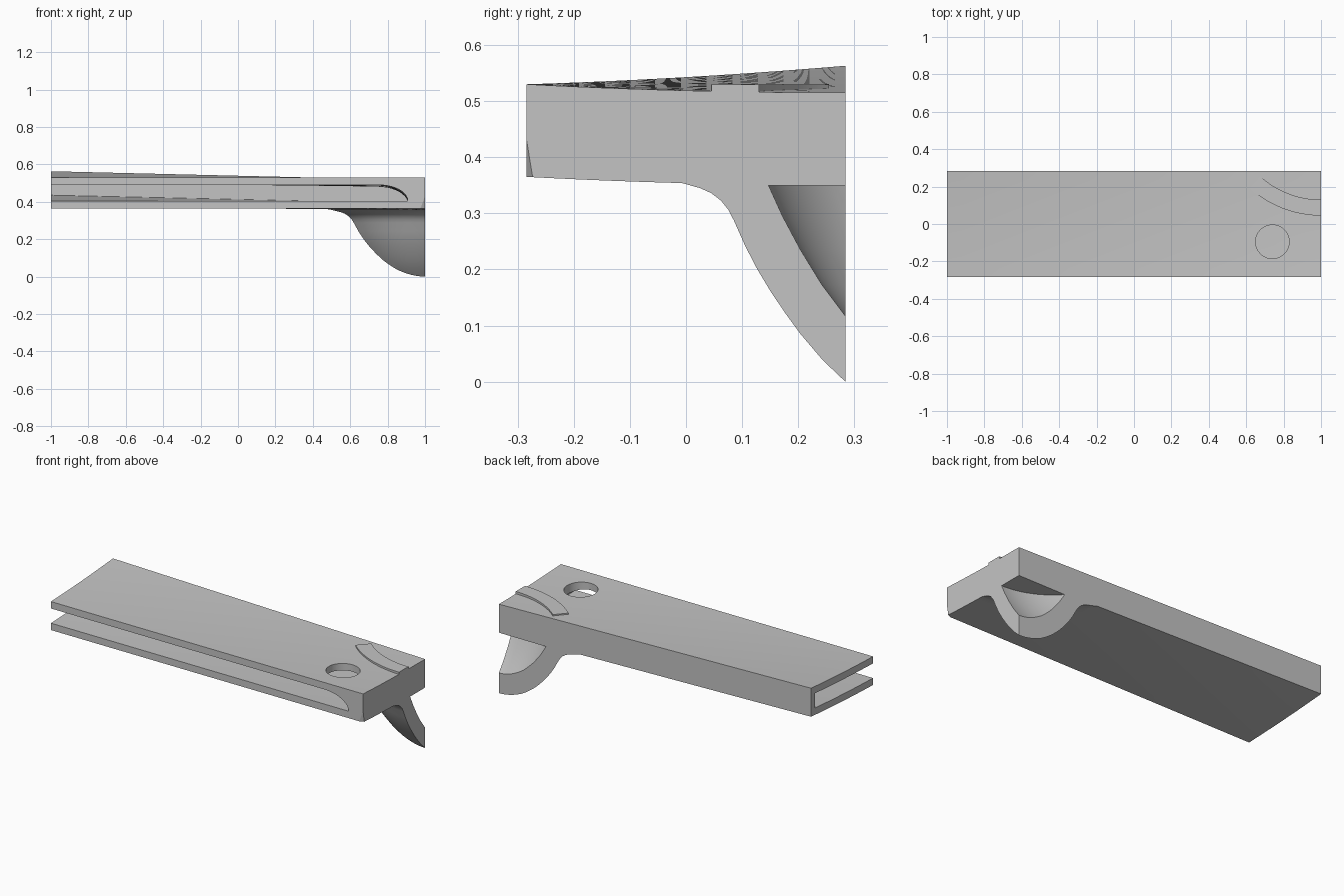
import bpy
import bmesh
import math
from mathutils import Vector

if "Cube" in bpy.data.objects:
    bpy.data.objects.remove(bpy.data.objects["Cube"], do_unlink=True)

HALF = 0.284            # half the depth of the arm
AXIS = (1.0, 0.55)      # upright axis of the bowl-shaped foot
RIDGE_AXIS = (1.0, 0.615)


def twist(x, y):
    """Height offset of the gently twisted arm."""
    t = (y + HALF) / (2 * HALF)
    return (-0.006 - 0.024 * x) * t + 0.015 * t * t


def make_object(name, bm):
    bmesh.ops.recalc_face_normals(bm, faces=bm.faces[:])
    mesh = bpy.data.meshes.new(name)
    bm.to_mesh(mesh)
    bm.free()
    obj = bpy.data.objects.new(name, mesh)
    bpy.context.collection.objects.link(obj)
    return obj


def clip(bm, point, normal):
    """Cut away the side behind the plane and close the opening."""
    geom = bm.verts[:] + bm.edges[:] + bm.faces[:]
    bmesh.ops.bisect_plane(bm, geom=geom, plane_co=point, plane_no=normal,
                           clear_inner=True)
    rim = [e for e in bm.edges if e.is_boundary]
    bmesh.ops.holes_fill(bm, edges=rim, sides=0)


def twisted_slab(xs, ys, low, top):
    """Closed slab following the twist; top is a function of x."""
    bm = bmesh.new()
    grids = []
    for height in (lambda x: low, top):
        grids.append([[bm.verts.new((x, y, height(x) + twist(x, y))) for y in ys]
                      for x in xs])
    a, b = grids
    nx, ny = len(xs) - 1, len(ys) - 1
    for g in grids:
        for i in range(nx):
            for j in range(ny):
                bm.faces.new((g[i][j], g[i + 1][j], g[i + 1][j + 1], g[i][j + 1]))
    for i in range(nx):
        for j in (0, ny):
            bm.faces.new((a[i][j], a[i + 1][j], b[i + 1][j], b[i][j]))
    for j in range(ny):
        for i in (0, nx):
            bm.faces.new((a[i][j], a[i][j + 1], b[i][j + 1], b[i][j]))
    return bm


def sector(profile, axis, start, end, steps):
    """Solid made by sweeping a radius/height profile round an upright axis."""
    bm = bmesh.new()
    rings = []
    for k in range(steps + 1):
        ang = math.radians(start + (end - start) * k / steps)
        rings.append([bm.verts.new((axis[0] - r * math.sin(ang),
                                    axis[1] - r * math.cos(ang), z))
                      for r, z in profile])
    n = len(profile)
    for p, q in zip(rings, rings[1:]):
        for i in range(n):
            m = (i + 1) % n
            bm.faces.new((p[i], p[m], q[m], q[i]))
    bm.faces.new(rings[0])
    bm.faces.new(rings[-1])
    return bm


def combine(target, tool, operation):
    mod = target.modifiers.new(tool.name, 'BOOLEAN')
    mod.operation = operation
    mod.solver = 'EXACT'
    mod.object = tool
    bpy.context.view_layer.objects.active = target
    bpy.ops.object.modifier_apply(modifier=mod.name)
    bpy.data.objects.remove(tool, do_unlink=True)


def spread(a, b, n):
    return [a + (b - a) * i / n for i in range(n + 1)]


# Twisted arm with a small clipped lower corner
bm = twisted_slab(spread(-1, 1, 24), spread(-HALF, HALF, 12), 0.365, lambda x: 0.53)
clip(bm, Vector((1, -HALF, 0.43)), Vector((-1 / 0.025, 1 / 0.011, 1 / 0.067)).normalized())
arm = make_object("clip_arm", bm)

# Bowl-shaped foot with a flared root
foot_profile = [(0.05, 0.375), (0.61, 0.375), (0.6, 0.368), (0.575, 0.359),
                (0.55, 0.352), (0.525, 0.345), (0.505, 0.336), (0.488, 0.323),
                (0.475, 0.307), (0.465, 0.288), (0.445, 0.243), (0.425, 0.204),
                (0.4, 0.162), (0.373, 0.122), (0.346, 0.085), (0.306, 0.038),
                (0.266, 0.0), (0.05, -0.16)]
bm = sector(foot_profile, AXIS, 0, 75, 30)
clip(bm, Vector((0, HALF, 0)), Vector((0, -1, 0)))
combine(arm, make_object("foot", bm), 'UNION')

# Curved ridge on top
ridge_profile = [(0.485, 0.502), (0.57, 0.502), (0.57, 0.53), (0.485, 0.53)]
combine(arm, make_object("ridge", sector(ridge_profile, RIDGE_AXIS, 0, 42, 18)), 'UNION')


# Slot open to the front and the far end, rounded at its closed end
def slot_top(x):
    u = max(0.0, (x - 0.75) / 0.157)
    return 0.406 + 0.084 * math.sqrt(max(0.0, 1 - u * u))


slot_xs = spread(-1.05, 0.75, 20) + [0.75 + 0.157 * math.sin(math.pi / 2 * k / 10)
                                     for k in range(1, 11)]
bm = twisted_slab(slot_xs, spread(-0.32, 0.247, 12), 0.405, slot_top)
combine(arm, make_object("slot_cutter", bm), 'DIFFERENCE')

# Round hole through the upper plate
bm = bmesh.new()
bmesh.ops.create_cone(bm, cap_ends=True, segments=48, radius1=0.09, radius2=0.09, depth=0.16)
bmesh.ops.translate(bm, verts=bm.verts[:], vec=(0.74, -0.095, 0.52))
combine(arm, make_object("hole_cutter", bm), 'DIFFERENCE')

# Hollow inside the foot
hollow_profile = [(0.05, 0.35), (0.403, 0.35), (0.378, 0.295), (0.346, 0.235),
                  (0.308, 0.173), (0.266, 0.117), (0.05, -0.15)]
bm = sector(hollow_profile, AXIS, -12, 80, 36)
combine(arm, make_object("hollow_cutter", bm), 'DIFFERENCE')

# Single grey finish
grey = bpy.data.materials.new("plain_grey")
grey.use_nodes = True
colour = (0.55, 0.55, 0.55, 1)
grey.diffuse_color = colour
grey.node_tree.nodes["Principled BSDF"].inputs["Base Color"].default_value = colour
arm.data.materials.clear()
arm.data.materials.append(grey)
for face in arm.data.polygons:
    face.material_index = 0

bpy.ops.object.select_all(action='DESELECT')
arm.select_set(True)
bpy.context.view_layer.objects.active = arm
bpy.ops.object.shade_smooth_by_angle(angle=math.radians(25))
